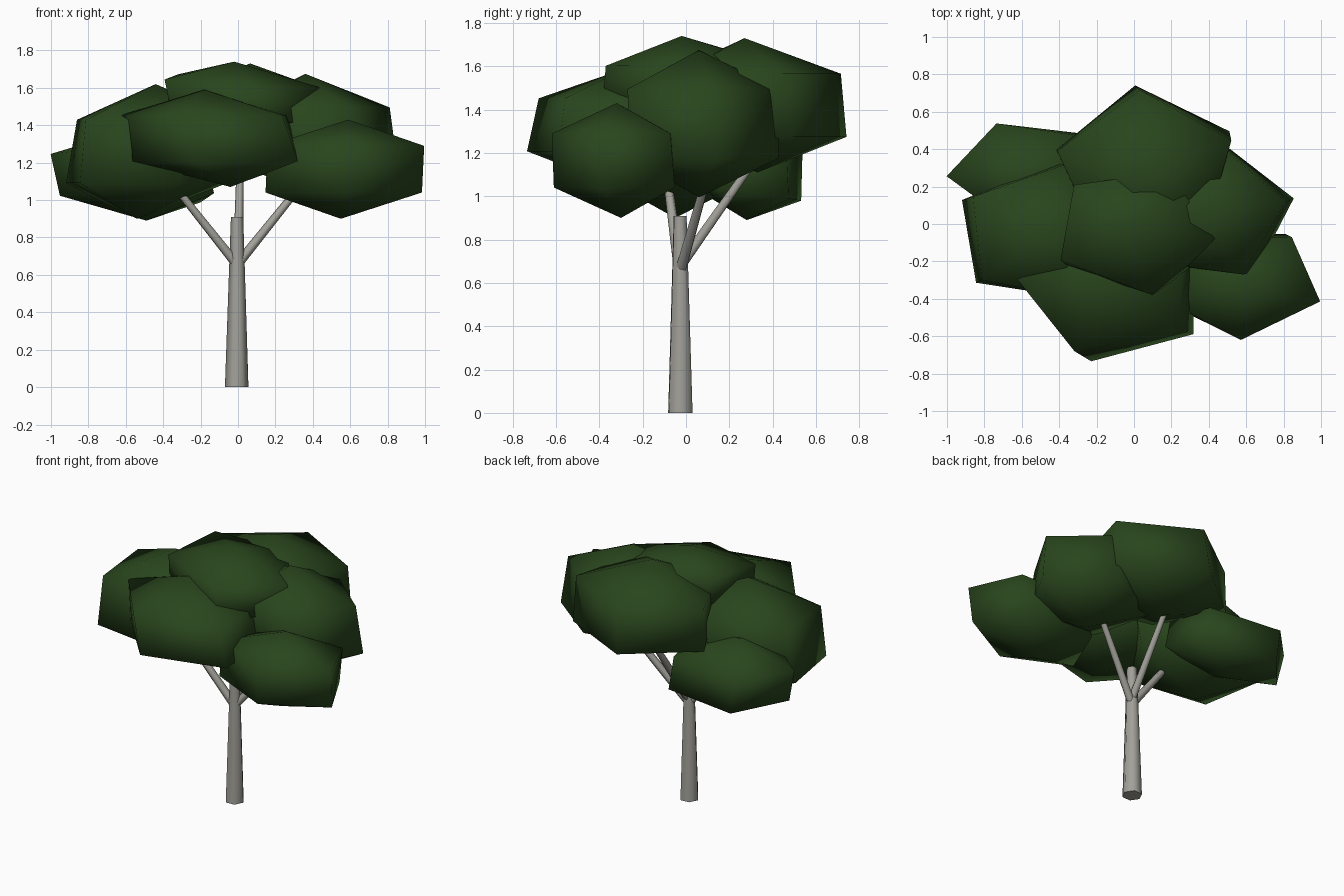
import bpy
import bmesh
from math import sin, cos, radians
from mathutils import Vector, Matrix

cube = bpy.data.objects.get("Cube")
if cube:
    bpy.data.objects.remove(cube, do_unlink=True)


def make_material(name, rgb):
    mat = bpy.data.materials.new(name)
    mat.use_nodes = True
    color = (*rgb, 1.0)
    mat.diffuse_color = color
    for node in mat.node_tree.nodes:
        if node.type == 'BSDF_PRINCIPLED':
            node.inputs["Base Color"].default_value = color
            node.inputs["Roughness"].default_value = 0.9
    return mat


LEAF = make_material("leaf_green", (0.022, 0.06, 0.012))
BARK = make_material("bark_grey", (0.36, 0.355, 0.32))


def finish(name, bm, mat, smooth_angle):
    bmesh.ops.recalc_face_normals(bm, faces=bm.faces[:])
    mesh = bpy.data.meshes.new(name)
    bm.to_mesh(mesh)
    bm.free()
    mesh.materials.append(mat)
    obj = bpy.data.objects.new(name, mesh)
    bpy.context.scene.collection.objects.link(obj)
    bpy.ops.object.select_all(action='DESELECT')
    obj.select_set(True)
    bpy.context.view_layer.objects.active = obj
    bpy.ops.object.shade_smooth_by_angle(angle=radians(smooth_angle))


def limb(name, base, tip, base_radius, tip_radius):
    """Six-sided tapered limb running from base to tip."""
    base, tip = Vector(base), Vector(tip)
    axis = tip - base
    turn = axis.to_track_quat('Z', 'Y').to_matrix().to_4x4()
    roll = Matrix.Rotation(radians(30), 4, 'Z')
    bm = bmesh.new()
    bmesh.ops.create_cone(
        bm, cap_ends=True, segments=6, radius1=base_radius,
        radius2=tip_radius, depth=axis.length,
        matrix=Matrix.Translation((base + tip) / 2) @ turn @ roll)
    finish(name, bm, BARK, 65)


def clump(name, center, size, spin, slant=(0, 0), lean=(0, 0)):
    """Five-sided leaf clump: two aligned rings closed by shallow points.
    slant shifts the top sideways, lean tips the rings."""
    center = Vector(center)
    rx, ry, half = size
    bm = bmesh.new()

    def point(x, y, level):
        z = level * half + lean[0] * x + lean[1] * y
        offset = Vector((x + slant[0] * level, y + slant[1] * level, z))
        return bm.verts.new(center + offset)

    def ring(level, twist):
        angles = [radians(spin + twist + 72 * i) for i in range(5)]
        return [point(rx * cos(a), ry * sin(a), level) for a in angles]

    upper, lower = ring(0.47, -1), ring(-0.47, 2)
    top, bottom = point(0, 0, 1), point(0, 0, -1)
    for i in range(5):
        j = (i + 1) % 5
        bm.faces.new((lower[i], lower[j], upper[j], upper[i]))
        bm.faces.new((upper[i], upper[j], top))
        bm.faces.new((lower[j], lower[i], bottom))
    finish(name, bm, LEAF, 180)


# Trunk and the three branches that fork from it
limb("trunk", (-0.007, -0.026, 0), (-0.005, -0.027, 0.91), 0.063, 0.033)
limb("branch_left", (0, -0.025, 0.66), (0.41, 0.12, 1.17), 0.027, 0.019)
limb("branch_right", (-0.01, -0.03, 0.66), (-0.4, -0.095, 1.15), 0.027, 0.019)
limb("branch_back", (0, -0.025, 0.68), (0.012, 0.34, 1.2), 0.027, 0.019)

# Leaf canopy
clump("canopy_top", (0.01, -0.04, 1.54), (0.44, 0.345, 0.2), 65, (-0.03, 0.02), (-0.06, 0.08))
clump("canopy_right", (-0.49, -0.05, 1.26), (0.46, 0.38, 0.36), 78, (0.05, 0))
clump("canopy_back_right", (-0.54, 0.28, 1.13), (0.44, 0.28, 0.24), 42, (-0.05, 0), (0, -0.15))
clump("canopy_back", (0.066, 0.3, 1.42), (0.49, 0.43, 0.31), 23, (0, -0.03))
clump("canopy_left", (0.41, 0.06, 1.335), (0.43, 0.37, 0.34), 10, (-0.05, 0))
clump("canopy_front_left", (0.57, -0.31, 1.165), (0.44, 0.305, 0.265), 54, (0.02, -0.01))
clump("canopy_front", (-0.11, -0.33, 1.33), (0.49, 0.4, 0.26), 34, (-0.07, 0.05))
